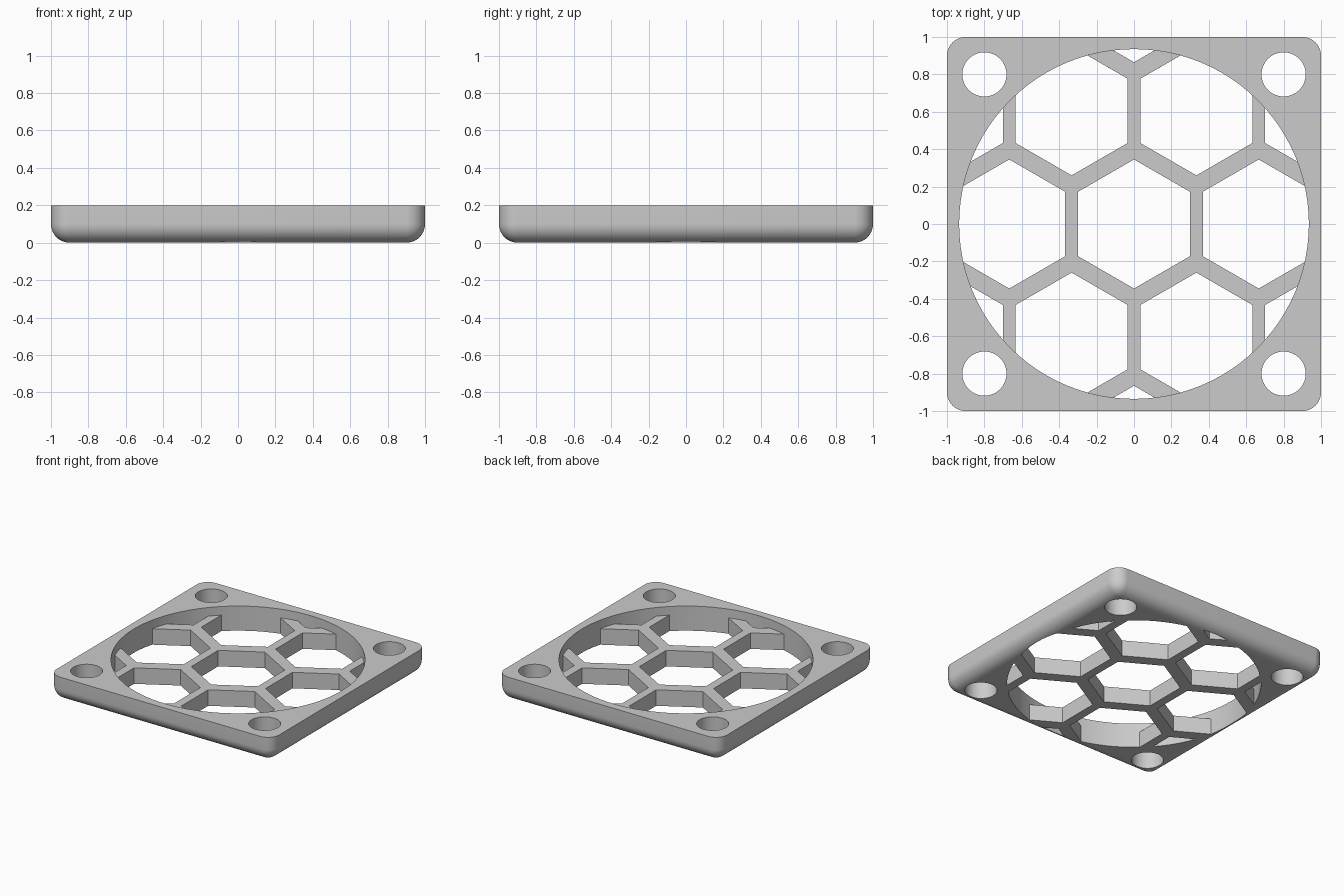
import bpy
import bmesh
import math
from mathutils import Matrix

if "Cube" in bpy.data.objects:
    bpy.data.objects.remove(bpy.data.objects["Cube"], do_unlink=True)

HEIGHT = 0.2        # frame thickness
GRILLE_TOP = 0.13   # upper face of the honeycomb
OPENING = 0.935     # radius of the round opening
CELL = 0.345        # corner radius of a hexagonal cell
PITCH_X, PITCH_Y = 0.667, 0.605

grey = bpy.data.materials.new("plain grey")
grey.use_nodes = True
colour = (0.6, 0.6, 0.6, 1)
grey.diffuse_color = colour
grey.node_tree.nodes["Principled BSDF"].inputs["Base Color"].default_value = colour


def make_object(name, bm):
    mesh = bpy.data.meshes.new(name)
    bm.to_mesh(mesh)
    bm.free()
    obj = bpy.data.objects.new(name, mesh)
    bpy.context.collection.objects.link(obj)
    obj.data.materials.append(grey)
    return obj


def prisms(name, centres, radius, sides, bottom, top):
    """Upright prisms, each with a corner on +y."""
    bm = bmesh.new()
    for x, y in centres:
        place = Matrix.Translation((x, y, (bottom + top) / 2))
        bmesh.ops.create_cone(bm, cap_ends=True, segments=sides, radius1=radius,
                              radius2=radius, depth=top - bottom, matrix=place)
    obj = make_object(name, bm)
    obj.hide_render = True
    return obj


def combine(obj, cutter, operation):
    """Apply a boolean and remove its cutter."""
    mod = obj.modifiers.new("cut", 'BOOLEAN')
    mod.operation = operation
    mod.solver = 'EXACT'
    mod.object = cutter
    bpy.context.view_layer.objects.active = obj
    bpy.ops.object.modifier_apply(modifier=mod.name)
    bpy.data.objects.remove(cutter, do_unlink=True)


# Square plate, rounded at the upright and bottom edges, sharp on top
bm = bmesh.new()
bmesh.ops.create_cube(bm, size=1, matrix=Matrix.Translation((0, 0, HEIGHT / 2))
                      @ Matrix.Diagonal((2, 2, HEIGHT, 1)))
soft = [e for e in bm.edges if any(v.co.z < HEIGHT / 2 for v in e.verts)]
bmesh.ops.bevel(bm, geom=soft, offset=0.1, offset_type='OFFSET', segments=10,
                profile=0.5, affect='EDGES', clamp_overlap=False)
guard = make_object("fan_guard", bm)

# Screw holes
corners = [(x, y) for x in (-0.8, 0.8) for y in (-0.8, 0.8)]
combine(guard, prisms("screw_holes", corners, 0.118, 48, -0.1, 0.4), 'DIFFERENCE')

# Round recess above the honeycomb
combine(guard, prisms("recess", [(0, 0)], OPENING, 96, GRILLE_TOP, 0.4), 'DIFFERENCE')

# Honeycomb cells, kept inside the round opening
centres = []
for row in range(-2, 3):
    for col in range(-2, 3):
        x, y = (col + (row % 2) / 2) * PITCH_X, row * PITCH_Y
        if math.hypot(x, y) < OPENING + CELL:
            centres.append((x, y))
cells = prisms("cells", centres, CELL, 6, -0.1, 0.17)
combine(cells, prisms("round_limit", [(0, 0)], OPENING, 96, -0.3, 0.3), 'INTERSECT')
combine(guard, cells, 'DIFFERENCE')

# Smooth curves, crisp cut edges
bpy.ops.object.select_all(action='DESELECT')
guard.select_set(True)
bpy.context.view_layer.objects.active = guard
bpy.ops.object.shade_smooth_by_angle(angle=math.radians(30))
